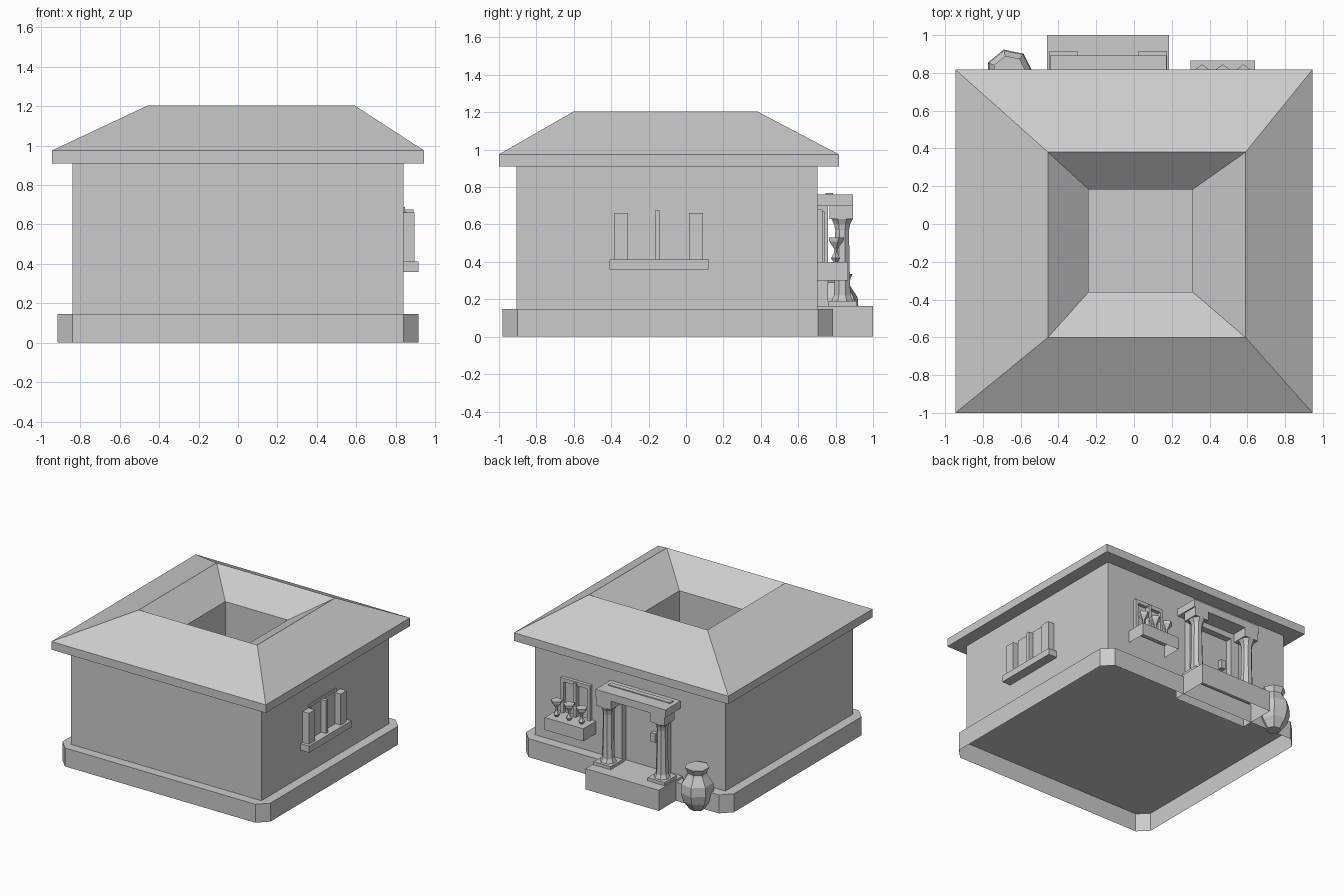
import bpy, bmesh, math
from mathutils import Matrix

default = bpy.data.objects.get("Cube")
if default:
    bpy.data.objects.remove(default, do_unlink=True)

# One plain material for the whole house
grey = bpy.data.materials.new("plain_grey")
grey.use_nodes = True
colour = (0.6, 0.6, 0.6, 1)
grey.diffuse_color = colour
grey.node_tree.nodes["Principled BSDF"].inputs["Base Color"].default_value = colour


def finish(name, bm):
    mesh = bpy.data.meshes.new(name)
    bm.to_mesh(mesh)
    bm.free()
    mesh.materials.append(grey)
    obj = bpy.data.objects.new(name, mesh)
    bpy.context.collection.objects.link(obj)
    return obj


def loft(name, rings, cap_top=False, cap_bottom=False):
    """Skin a stack of counter-clockwise rings of points."""
    bm = bmesh.new()
    loops = [[bm.verts.new(p) for p in ring] for ring in rings]
    for low, high in zip(loops, loops[1:]):
        for i in range(len(low)):
            j = (i + 1) % len(low)
            bm.faces.new((low[i], low[j], high[j], high[i]))
    if cap_top:
        bm.faces.new(loops[-1])
    if cap_bottom:
        bm.faces.new(loops[0][::-1])
    return finish(name, bm)


def rect(x0, x1, y0, y1, z, cut=0):
    """Rectangular ring, with optional cut corners."""
    if not cut:
        return [(x0, y0, z), (x1, y0, z), (x1, y1, z), (x0, y1, z)]
    return [(x0 + cut, y0, z), (x1 - cut, y0, z), (x1, y0 + cut, z), (x1, y1 - cut, z),
            (x1 - cut, y1, z), (x0 + cut, y1, z), (x0, y1 - cut, z), (x0, y0 + cut, z)]


def box(name, x0, x1, y0, y1, z0, z1, bottom=True):
    return loft(name, [rect(x0, x1, y0, y1, z0), rect(x0, x1, y0, y1, z1)], True, bottom)


def turned(name, x, y, profile, sides, turn=0):
    """Low-poly turned shape from (radius, height) pairs."""
    rings = []
    for r, z in profile:
        angles = [math.radians(turn) + math.tau * i / sides for i in range(sides)]
        rings.append([(x + r * math.cos(a), y + r * math.sin(a), z) for a in angles])
    return loft(name, rings, True, True)


# Hollow plinth with cut corners
BASE = 0.147
loft("base", [rect(-0.917, 0.917, -0.98, 0.785, z, 0.078) for z in (0, BASE)], True)

# Outer walls
WALL = (-0.84, 0.84, -0.905, 0.703)
loft("walls", [rect(*WALL, BASE), rect(*WALL, 0.91)])

# Hipped ring roof sloping out to the eaves and in to the courtyard
EAVE = (-0.945, 0.945, -1.0, 0.817)
WELL = (-0.24, 0.31, -0.36, 0.183)
loft("roof", [rect(*WALL, 0.91), rect(*EAVE, 0.91), rect(*EAVE, 0.975),
              rect(-0.455, 0.59, -0.6, 0.38, 1.205), rect(*WELL, 1.03)])
loft("courtyard", [rect(*WELL, 1.03), rect(*WELL, BASE + 0.003)], True)

# Side window
WX = 0.84
box("side_window_sill", WX, 0.915, -0.41, 0.12, 0.36, 0.413)
for label, y in (("front", -0.385), ("back", 0.015)):
    box(f"side_window_shutter_{label}", WX, 0.895, y, y + 0.075, 0.413, 0.66)
box("side_window_mullion", WX, 0.89, -0.165, -0.138, 0.413, 0.675)
box("side_window_frame", WX, WX + 0.007, -0.315, 0.03, 0.413, 0.69)
for y in (-0.295, -0.138):
    box("side_window_pane", WX, WX + 0.009, y, y + 0.14, 0.413, 0.668)

# Porch step, lintel and coping
box("porch_step", -0.46, 0.185, 0.7, 1.0, 0, 0.165, bottom=False)
box("porch_lintel", -0.445, 0.172, 0.7, 0.893, 0.7, 0.76)
box("lintel_coping", -0.41, 0.137, 0.745, 0.786, 0.76, 0.767)

# Two columns with plinths and capitals
for side, x in (("left", 0.1), ("right", -0.375)):
    y = 0.835
    box(f"column_plinth_{side}", x - 0.075, x + 0.075, y - 0.075, y + 0.078, 0.165, 0.19)
    turned(f"column_shaft_{side}", x, y,
           [(0.062, 0.19), (0.048, 0.22), (0.042, 0.4), (0.04, 0.57),
            (0.046, 0.6), (0.062, 0.63)], 8, 22.5)
    box(f"column_capital_{side}", x - 0.062, x + 0.062, y - 0.068, y + 0.058, 0.63, 0.7)

# Door, frame and lock
box("door", -0.29, 0.03, 0.7, 0.71, 0.165, 0.66)
for x in (-0.36, 0.03):
    box("door_jamb", x, x + 0.07, 0.7, 0.76, 0.165, 0.675)
box("door_header", -0.36, 0.1, 0.7, 0.76, 0.655, 0.7)
box("door_lock", -0.25, -0.21, 0.705, 0.745, 0.39, 0.46)

# Back window
for x in (0.335, 0.57):
    box("back_window_post", x, x + 0.025, 0.7, 0.73, 0.4, 0.67)
box("back_window_header", 0.335, 0.595, 0.7, 0.73, 0.65, 0.68)
box("back_window_mullion", 0.452, 0.478, 0.7, 0.74, 0.4, 0.67)

# Flower box and flowers
box("flower_box", 0.3, 0.64, 0.7, 0.865, 0.3, 0.4, bottom=False)
for x in (0.36, 0.47, 0.58):
    turned("flower_leaves", x, 0.8, [(0.012, 0.4), (0.026, 0.42), (0.008, 0.45)], 5)
    turned("flower", x, 0.8, [(0.01, 0.4), (0.01, 0.47), (0.042, 0.51), (0.045, 0.53)], 5, 90)

# Seven-sided pot by the porch
turned("pot", -0.66, 0.803,
       [(0.055, 0), (0.105, 0.07), (0.124, 0.14), (0.118, 0.21), (0.075, 0.275),
        (0.07, 0.29), (0.09, 0.335)], 7, 104)
